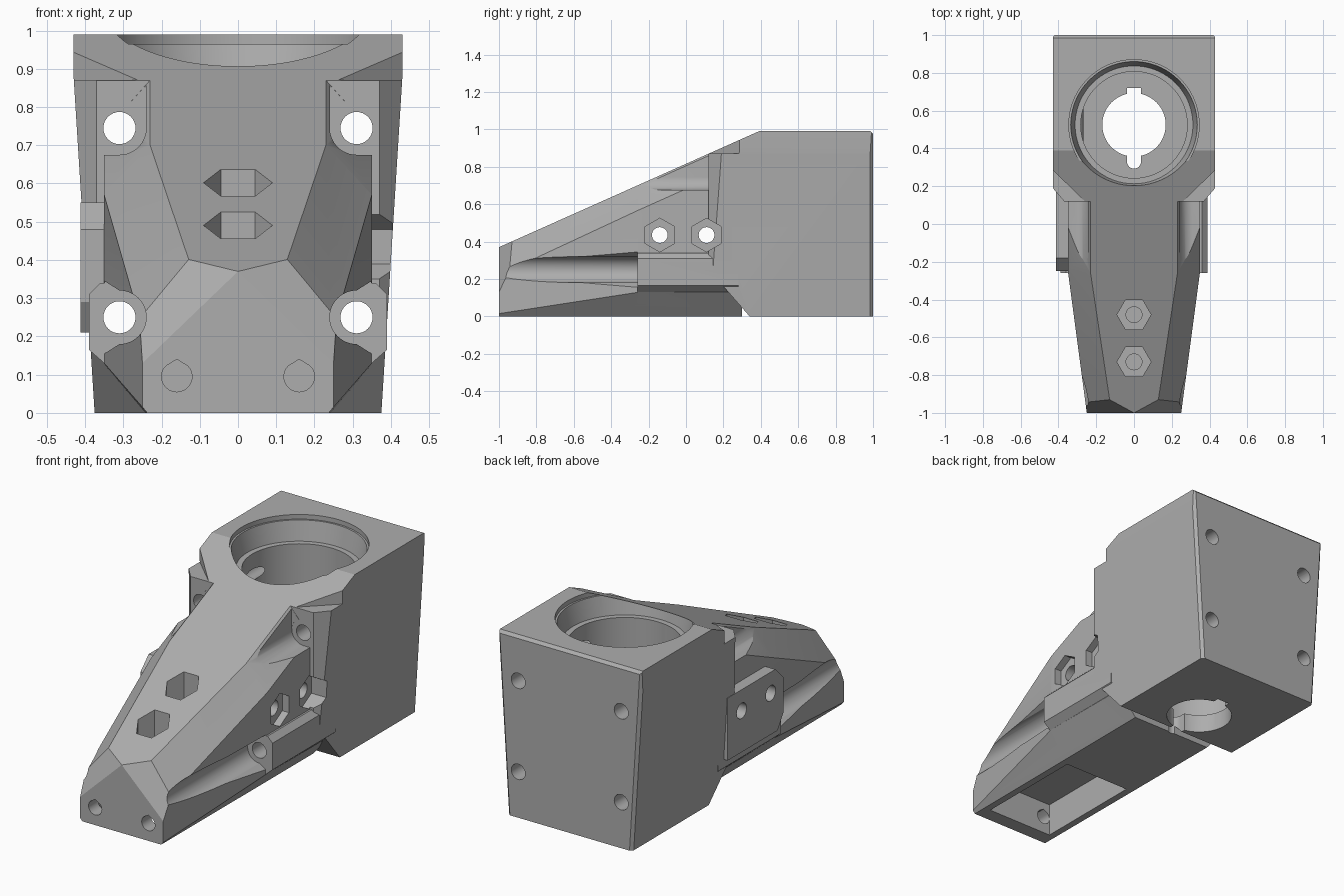
import bpy, bmesh, math
from mathutils import Vector

cube = bpy.data.objects.get("Cube")
if cube:
    bpy.data.objects.remove(cube, do_unlink=True)

gray = bpy.data.materials.new("matte gray")
gray.use_nodes = True
COLOR = (0.42, 0.42, 0.42, 1)
gray.diffuse_color = COLOR
gray.node_tree.nodes["Principled BSDF"].inputs["Base Color"].default_value = COLOR


def make(name, bm):
    bmesh.ops.recalc_face_normals(bm, faces=bm.faces)
    mesh = bpy.data.meshes.new(name)
    bm.to_mesh(mesh)
    bm.free()
    mesh.materials.append(gray)
    obj = bpy.data.objects.new(name, mesh)
    bpy.context.collection.objects.link(obj)
    return obj


def prism_mesh(points, axis, start, end):
    """Extrude a flat outline along x, y or z."""
    place = {"x": lambda p: (start, p[0], p[1]),
             "y": lambda p: (p[0], start, p[1]),
             "z": lambda p: (p[0], p[1], start)}[axis]
    bm = bmesh.new()
    face = bm.faces.new([bm.verts.new(place(p)) for p in points])
    out = bmesh.ops.extrude_face_region(bm, geom=[face])
    move = Vector([end - start if axis == a else 0 for a in "xyz"])
    bmesh.ops.translate(bm, vec=move,
                        verts=[g for g in out["geom"] if isinstance(g, bmesh.types.BMVert)])
    bmesh.ops.recalc_face_normals(bm, faces=bm.faces)
    return bm


def prism(name, points, axis, start, end):
    return make(name, prism_mesh(points, axis, start, end))


def ring(u, v, r, sides=48, turn=0.0):
    steps = [turn + math.tau * i / sides for i in range(sides)]
    return [(u + r * math.cos(t), v + r * math.sin(t)) for t in steps]


def rect(u0, u1, v0, v1):
    return [(u0, v0), (u1, v0), (u1, v1), (u0, v1)]


def both(points):
    """Complete a half outline by mirroring it."""
    return points + [(-u, v) for u, v in reversed(points)]


def chop(bm, a, b, c, inside, mirror=True):
    """Slice off everything beyond a plane, on both sides if mirrored."""
    for s in ((1, -1) if mirror else (1,)):
        pa, pb, pc, keep = (Vector((p[0] * s, p[1], p[2])) for p in (a, b, c, inside))
        normal = (pb - pa).cross(pc - pa).normalized()
        if normal.dot(keep - pa) > 0:
            normal.negate()
        cut = bmesh.ops.bisect_plane(bm, geom=bm.verts[:] + bm.edges[:] + bm.faces[:],
                                     plane_co=pa, plane_no=normal, clear_outer=True)
        edges = [g for g in cut["geom_cut"] if isinstance(g, bmesh.types.BMEdge) and g.is_boundary]
        if edges:
            bmesh.ops.edgeloop_fill(bm, edges=edges)


SLOPE = ((0, -1, .37), (1, -1, .37), (0, .39, .99))


# Tapered arm with faceted nose
def build_arm():
    bm = prism_mesh(rect(-.35, .35, -1, .3), "z", 0, .98)
    mid = (0, -.4, .2)
    chop(bm, *SLOPE, mid, mirror=False)
    chop(bm, (.25, -1, 0), (.25, -1, 1), (.35, -.25, 0), mid)
    chop(bm, (.13, -.93, .40), (.23, -.26, .70), (.35, -.25, .57), mid)
    chop(bm, (.23, -.26, .70), (.23, .12, .87), (.35, -.25, .57), mid)
    chop(bm, (.25, -1, .015), (.35, -.26, .13), (.24, -.3, 0), mid)
    chop(bm, (0, -1, .37), (.13, -.93, .40), (.25, -1, .13), mid)
    return make("arm", bm)


# Main block, lower part and narrower shoulder part
def build_block(name, outline, z0, z1):
    bm = prism_mesh(both(outline), "z", z0, z1)
    mid = (0, .6, .6)
    chop(bm, *SLOPE, mid, mirror=False)
    chop(bm, (.375, 0, 0), (.375, 1, 0), (.425, 0, .8), mid)
    chop(bm, (.36, 1, 0), (.41, 1, .8), (.425, .985, .8), mid)
    chop(bm, (0, .985, .99), (1, .985, .99), (0, 1, .975), mid, mirror=False)
    if z0 == 0:
        chop(bm, (0, .2, .16), (1, .2, .16), (0, .34, 0), mid, mirror=False)
    return make(name, bm)


body = build_block("mount_body", [(.37, .12), (.43, .19), (.43, 1)], 0, .87)
adds = [build_block("shoulder", [(.26, .12), (.43, .285), (.43, 1)], .5, .99),
        build_arm()]

# Side rails and bolted side plate
for s in (1, -1):
    rail = [(.3, .07), (.35, .13), (.39, .165), (.39, .31), (.36, .34), (.3, .34)]
    adds.append(prism("side_rail", [(s * u, v) for u, v in rail], "y", -.26, .28))
adds.append(prism("side_plate", [(-.25, .29), (-.25, .48), (-.18, .55), (.23, .55),
                                 (.23, .21), (-.2, .21)], "x", -.412, -.3))

cuts = []


def cut(points, axis, start, end):
    cuts.append(prism("cutter", points, axis, start, end))


# Four long bolt holes with open head channels
for s in (1, -1):
    for z in (.25, .745):
        cut(ring(s * .31, z, .042, 32), "y", -.5, 1.1)
    cut(ring(s * .31, .25, .07), "y", -1.1, -.26)
    cut([(s * u, v) for u, v in [(.31, .18), (.5, .06), (.5, .44), (.31, .32)]], "y", -1.1, -.26)
    cut(ring(s * .31, .745, .07), "y", -.6, .12)
    cut([(s * u, v) for u, v in [(.31, .675), (.5, .675), (.5, 1.1), (.24, 1.1), (.24, .745)]],
        "y", -.6, .119)
    # Teardrop holes in the nose
    drop = ring(s * .16, .095, .04, 24, math.radians(45))[6:] + [(s * .16 - .028, .123)]
    drop = [p for p in drop if p[1] < .122] + [(s * .16 + .028, .123), (s * .16, .14),
                                               (s * .16 - .028, .123)]
    drop.sort(key=lambda p: math.atan2(p[1] - .095, p[0] - s * .16))
    cut([p for i, p in enumerate(drop) if p != drop[i - 1]], "y", -1.1, -.85)

# Cross bolts with hexagonal nut seats
for y in (-.14, .11):
    cut(ring(y, .435, .042, 32), "x", -.6, .6)
    cut(ring(y, .435, .09, 6, math.pi / 2), "x", .31, .6)

# Hexagonal seats in the sloping top
for y, floor in ((-.73, .34), (-.48, .42)):
    cut(ring(0, y, .09, 6), "z", floor, 1.1)
    cut(ring(0, y, .042, 32), "z", floor - .08, floor + .1)

# Underside pocket
cut(rect(-.2, .2, -.92, -.3), "z", -.1, .18)


# Stepped round bore, turned from a profile
def bore(y):
    profile = [(0, 1.1), (.345, 1.1), (.345, .965), (.335, .965), (.312, .86),
               (.282, .86), (.282, .1), (0, .1)]
    bm = bmesh.new()
    verts = [bm.verts.new((r, 0, z)) for r, z in profile]
    edges = [bm.edges.new(pair) for pair in zip(verts, verts[1:])]
    bmesh.ops.spin(bm, geom=verts + edges, cent=(0, 0, 0), axis=(0, 0, 1),
                   angle=math.tau, steps=72, use_duplicate=False)
    bmesh.ops.remove_doubles(bm, verts=bm.verts, dist=.0005)
    bmesh.ops.translate(bm, vec=(0, y, 0), verts=bm.verts)
    return make("bore_cutter", bm)


cuts.append(bore(.525))

# Keyed hole in the bore floor
cut(ring(0, .525, .168), "z", -.1, .3)
cut(rect(-.037, .037, .33, .72), "z", -.1, .3)
for y in (.33, .72):
    cut(ring(0, y, .037, 24), "z", -.1, .3)

# Join the solids, then carve
bpy.context.view_layer.objects.active = body
for operation, tools in (("UNION", adds), ("DIFFERENCE", cuts)):
    for tool in tools:
        mod = body.modifiers.new("carve", "BOOLEAN")
        mod.operation = operation
        mod.solver = "EXACT"
        mod.object = tool
        bpy.ops.object.modifier_apply(modifier=mod.name)
        bpy.data.objects.remove(tool, do_unlink=True)

bpy.ops.object.select_all(action="DESELECT")
body.select_set(True)
bpy.ops.object.shade_smooth_by_angle(angle=math.radians(20))
